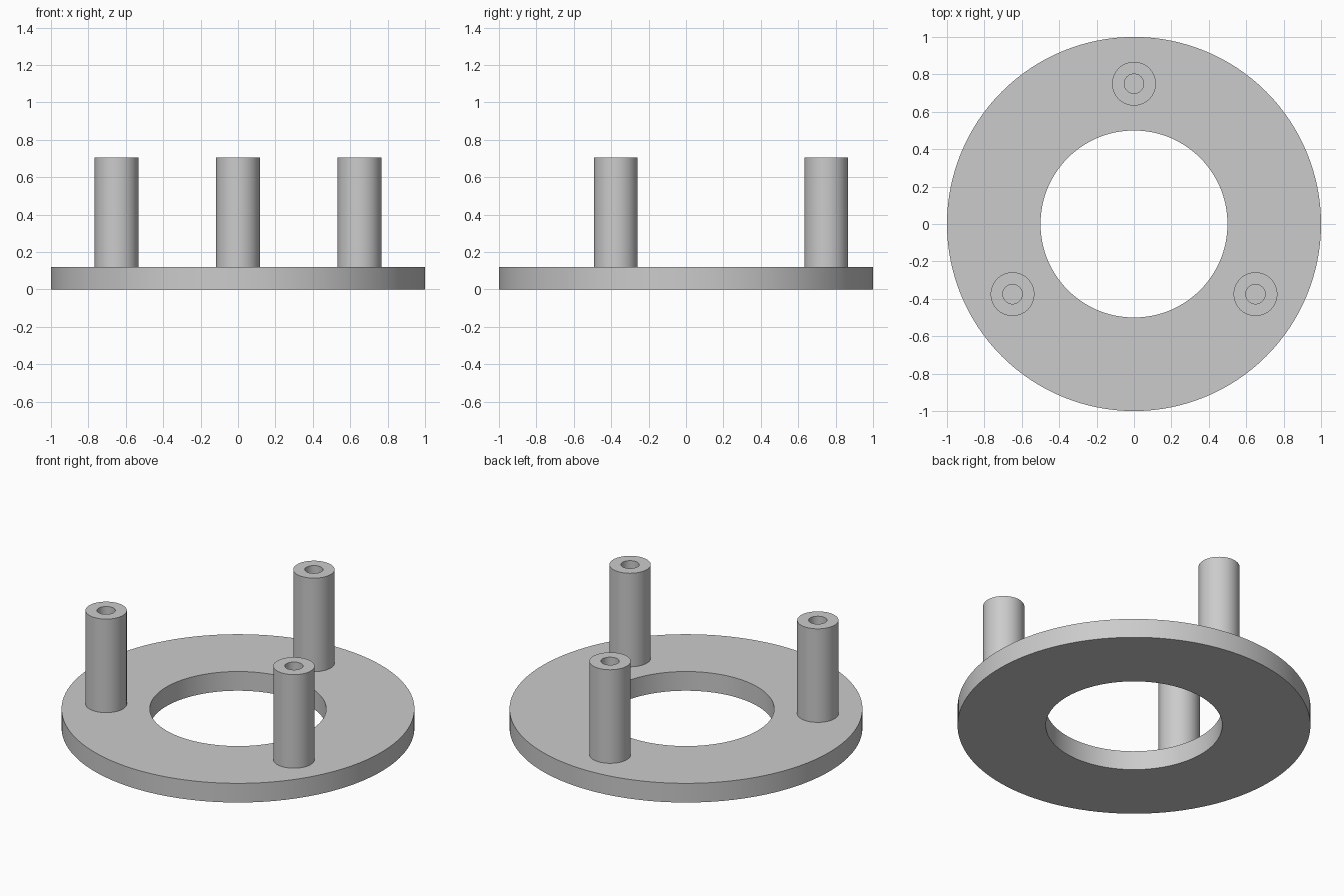
import bpy
import bmesh
from math import radians, sin, cos, tau

cube = bpy.data.objects.get("Cube")
if cube:
    bpy.data.objects.remove(cube, do_unlink=True)

# Single flat grey
grey = bpy.data.materials.new("mid_grey")
grey.use_nodes = True
colour = (0.6, 0.6, 0.6, 1.0)
grey.diffuse_color = colour
grey.node_tree.nodes["Principled BSDF"].inputs["Base Color"].default_value = colour


def tube(name, inner, outer, bottom, top, segments, location=(0, 0, 0)):
    """Lathe a rectangular section around z into a closed tube."""
    section = [(inner, bottom), (outer, bottom), (outer, top), (inner, top)]
    bm = bmesh.new()
    rings = []
    for i in range(segments):
        a = tau * i / segments
        rings.append([bm.verts.new((r * cos(a), r * sin(a), z)) for r, z in section])
    for i, ring in enumerate(rings):
        following = rings[(i + 1) % segments]
        for j in range(4):
            k = (j + 1) % 4
            bm.faces.new((ring[j], following[j], following[k], ring[k]))
    bmesh.ops.recalc_face_normals(bm, faces=bm.faces)
    mesh = bpy.data.meshes.new(name)
    bm.to_mesh(mesh)
    bm.free()
    mesh.materials.append(grey)
    obj = bpy.data.objects.new(name, mesh)
    obj.location = location
    bpy.context.collection.objects.link(obj)
    bpy.ops.object.select_all(action="DESELECT")
    obj.select_set(True)
    bpy.context.view_layer.objects.active = obj
    bpy.ops.object.shade_smooth_by_angle(angle=radians(30))
    return obj


# Flat ring base
plate_top = 0.12
tube("base_ring", 0.5, 1.0, 0, plate_top, 128)

# Three hollow posts, slightly sunk into the ring, whose top closes the bores
for name, angle in (("back_post", 90), ("right_post", 210), ("left_post", 330)):
    a = radians(angle)
    tube(name, 0.052, 0.117, plate_top - 0.01, 0.705, 64,
         (0.75 * cos(a), 0.75 * sin(a), 0))
